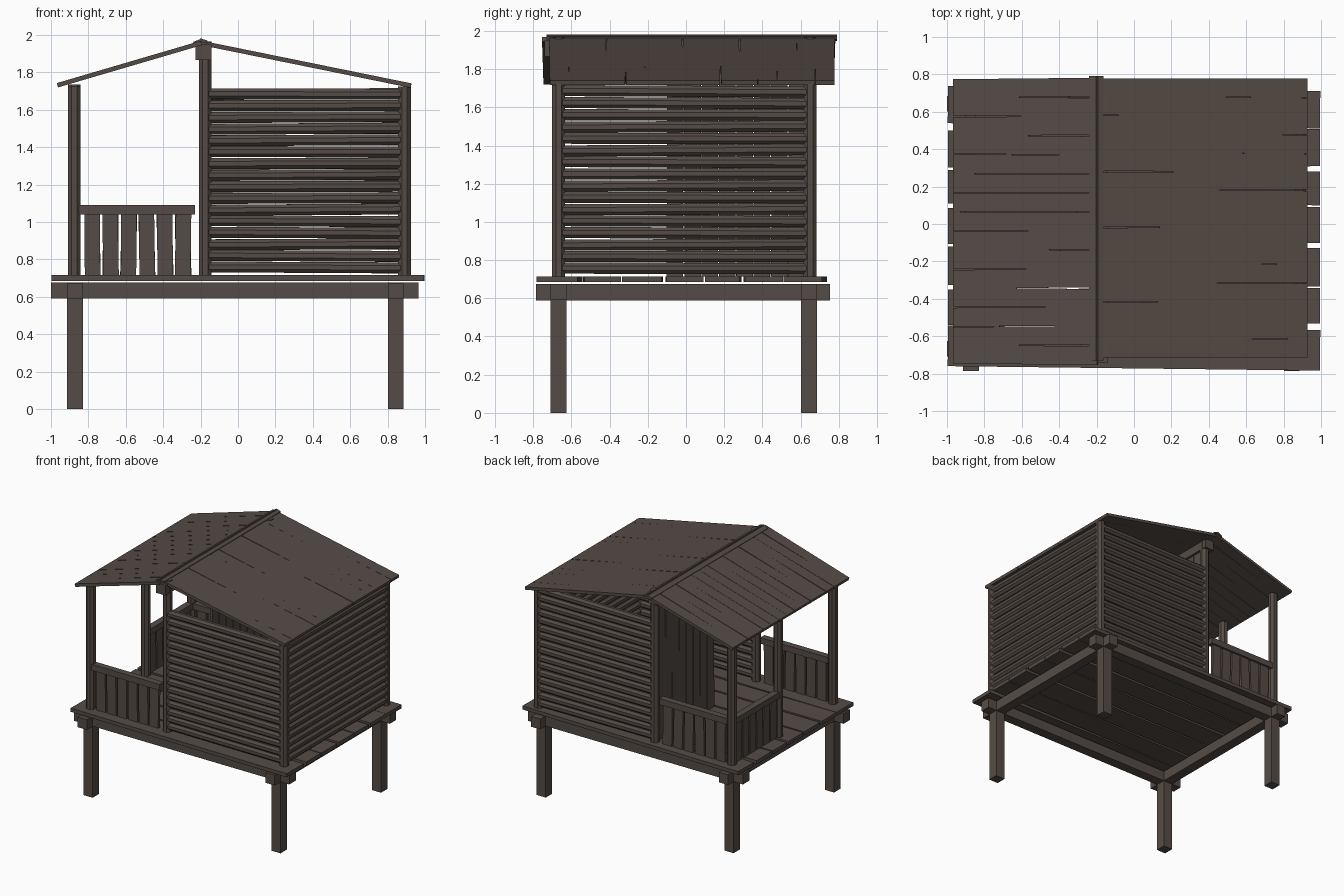
import bpy, bmesh, math, random
from mathutils import Matrix, Vector

if "Cube" in bpy.data.objects:
    bpy.data.objects.remove(bpy.data.objects["Cube"])

random.seed(4)
wood = bpy.data.materials.new("dark_brown_wood")
wood.diffuse_color = (0.090, 0.071, 0.061, 1)
wood.use_nodes = True
wood.node_tree.nodes["Principled BSDF"].inputs["Base Color"].default_value = wood.diffuse_color


def jitter(a):
    return random.uniform(-a, a)


class Part:
    """Collects boxes and logs into one named object."""
    def __init__(self, name):
        self.name, self.bm = name, bmesh.new()

    def box(self, lo, hi, rot=(0, 0, 0)):
        lo, hi = Vector(lo), Vector(hi)
        m = Matrix.Translation((lo + hi) / 2)
        for axis, a in zip("XYZ", rot):
            m = m @ Matrix.Rotation(a, 4, axis)
        m = m @ Matrix.Diagonal((*(hi - lo), 1))
        bmesh.ops.create_cube(self.bm, size=1, matrix=m)

    def log(self, a, b, r):
        a, b = Vector(a), Vector(b)
        m = Matrix.Translation((a + b) / 2) @ (b - a).to_track_quat('Z', 'Y').to_matrix().to_4x4()
        m = m @ Matrix.Rotation(math.pi / 8, 4, 'Z')
        bmesh.ops.create_cone(self.bm, cap_ends=True, segments=8, radius1=r, radius2=r,
                              depth=(b - a).length, matrix=m)

    def plank(self, a, b, width, thick, yaw=0):
        # sloping board in the xz plane, a to b along its centre line
        a, b = Vector(a), Vector(b)
        d = b - a
        m = Matrix.Translation((a + b) / 2) @ Matrix.Rotation(math.atan2(-d.z, d.x), 4, 'Y')
        m = m @ Matrix.Rotation(yaw, 4, 'Z') @ Matrix.Diagonal((d.length, width, thick, 1))
        bmesh.ops.create_cube(self.bm, size=1, matrix=m)

    def done(self):
        me = bpy.data.meshes.new(self.name)
        self.bm.to_mesh(me)
        self.bm.free()
        me.materials.append(wood)
        bpy.context.collection.objects.link(bpy.data.objects.new(self.name, me))


FRONT, BACK = -0.667, 0.65
LEFT, MID, RIGHT = -0.875, -0.175, 0.89

# stilts and the crossing beams on them
p = Part("stilt_legs")
for x in (-0.872, 0.843):
    for y in (-0.667, 0.643):
        p.box((x - .042, y - .042, 0), (x + .042, y + .042, 0.60))
p.done()
p = Part("base_beams")
for y in (-0.667, 0.643):
    p.box((-1.0, y - .042, 0.59), (0.965, y + .042, 0.675))
for x in (-0.872, 0.843):
    p.box((x - .042, -0.785, 0.589), (x + .042, 0.755, 0.674))
p.done()

# floor boards
p = Part("floor_boards")
for y0, y1, r in ((-.772, -.555, -.012), (-.535, -.345, .004), (-.33, -.125, -.004), (-.105, .088, .003),
                  (.105, .285, -.005), (.305, .505, .004), (.525, .725, -.014)):
    p.box((-0.995, y0, 0.685), (0.995, y1, 0.715), (0, 0, r))
p.done()

# posts
p = Part("posts")
for x, top in ((LEFT, 1.725), (MID, 1.965), (RIGHT, 1.725)):
    for y in (FRONT, BACK):
        p.log((x, y, 0.69), (x, y, top), 0.037)
p.log((LEFT, 0.045, 0.69), (LEFT, 0.045, 1.735), 0.037)
p.done()

# log walls on three sides
p = Part("log_walls")
for i in range(16):
    z = 0.757 + i * 0.0618
    for y in (FRONT, BACK):
        t = jitter(.004)
        p.log((MID + .02, y, z - t), (RIGHT - .02, y, z + t), 0.0315)
    t = jitter(.004)
    p.log((RIGHT, FRONT + .02, z - t), (RIGHT, BACK - .02, z + t), 0.0315)
p.done()

# partition of upright boards, leaving a doorway at the front
p = Part("partition_boards")
for i in range(8):
    y = -0.10 + i * 0.091
    p.box((MID - .012, y, 0.715), (MID + .012, y + .086, 1.87), (jitter(.004), 0, 0))
p.done()

# porch railings
p = Part("porch_railings")
for y in (FRONT, BACK):
    p.box((-0.85, y - .027, 1.04), (-0.23, y + .027, 1.09))
    for i in range(6):
        x = -0.82 + i * 0.097
        p.box((x, y - .011, 0.715), (x + .083, y + .011, 1.045), (0, jitter(.03), 0))
p.box((LEFT - .027, 0.07, 1.04), (LEFT + .027, 0.63, 1.09))
for i in range(6):
    y = 0.085 + i * 0.09
    p.box((LEFT - .011, y, 0.715), (LEFT + .011, y + .077, 1.045), (jitter(.03), 0, 0))
p.done()

# ridge beam and cap
p = Part("ridge_beam")
p.box((-0.227, -0.742, 1.865), (-0.143, 0.70, 1.95))
p.done()
p = Part("ridge_cap")
p.plank((-0.237, 0.03, 1.955), (-0.19, 0.03, 1.974), 1.52, 0.016)
p.plank((-0.205, 0.03, 1.974), (-0.165, 0.03, 1.962), 1.52, 0.016)
p.done()

# roof boards on both slopes
p = Part("roof_boards")
for i in range(15):
    y = -0.70 + i * 0.102
    p.plank((-0.965, y, 1.731), (-0.195, y, 1.957), 0.1, 0.024, jitter(.010))
    y = -0.665 + i * 0.0995
    p.plank((-0.205, y, 1.959), (0.925, y, 1.729), 0.1, 0.024, jitter(.008))
p.done()
